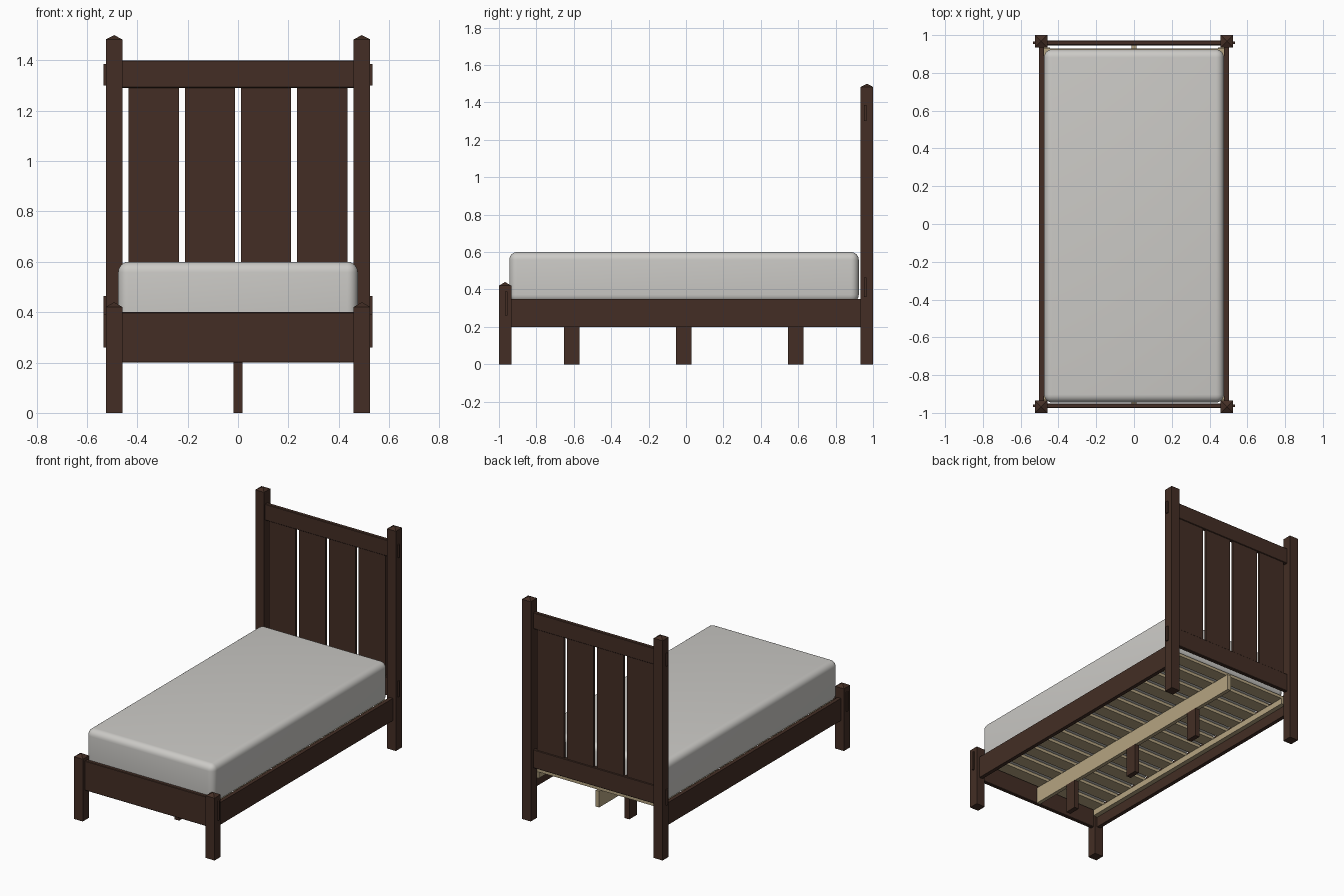
import bpy
import bmesh

cube = bpy.data.objects.get("Cube")
if cube:
    bpy.data.objects.remove(cube, do_unlink=True)


def material(name, rgb):
    mat = bpy.data.materials.new(name)
    mat.use_nodes = True
    color = (*rgb, 1)
    mat.diffuse_color = color
    shader = mat.node_tree.nodes["Principled BSDF"]
    shader.inputs["Base Color"].default_value = color
    shader.inputs["Roughness"].default_value = 0.7
    return mat


dark_wood = material("dark walnut", (0.056, 0.027, 0.018))
pale_wood = material("pale pine", (0.46, 0.37, 0.22))
fabric = material("off white fabric", (0.60, 0.59, 0.565))


def finish(name, bm, mat):
    bmesh.ops.recalc_face_normals(bm, faces=bm.faces)
    mesh = bpy.data.meshes.new(name)
    bm.to_mesh(mesh)
    bm.free()
    mesh.materials.append(mat)
    obj = bpy.data.objects.new(name, mesh)
    bpy.context.collection.objects.link(obj)
    return obj


def box(name, xs, ys, zs, mat, bevel=0, segments=1):
    """Box spanning the given ranges, with optional rounded edges."""
    bm = bmesh.new()
    bmesh.ops.create_cube(bm, size=1)
    for v in bm.verts:
        v.co = [r[0] if c < 0 else r[1] for c, r in zip(v.co, (xs, ys, zs))]
    if bevel:
        bmesh.ops.bevel(bm, geom=list(bm.edges), offset=bevel,
                        segments=segments, profile=0.5, affect="EDGES")
    return finish(name, bm, mat)


def around(center, width):
    return center - width / 2, center + width / 2


def post(name, x, y, shoulder, peak):
    """Square post with a shallow pyramid on top."""
    bm = bmesh.new()
    bmesh.ops.create_cube(bm, size=1)
    for v in bm.verts:
        v.co = (x + v.co.x * 0.066, y + v.co.y * 0.066,
                shoulder if v.co.z > 0 else 0)
    top = max(bm.faces, key=lambda f: f.calc_center_median().z)
    tip = bmesh.ops.poke(bm, faces=[top])["verts"][0]
    tip.co.z = peak
    return finish(name, bm, dark_wood)


# Posts and side rails, with the ledgers that carry the slats
for side, s in (("left", 1), ("right", -1)):
    post(f"{side}_head_post", s * 0.492, 0.967, 1.483, 1.5)
    post(f"{side}_foot_post", s * 0.492, -0.967, 0.42, 0.44)
    box(f"{side}_side_rail", around(s * 0.49, 0.026), (-0.936, 0.936),
        (0.2, 0.35), dark_wood)
    box(f"{side}_ledger", around(s * 0.461, 0.032), (-0.934, 0.934),
        (0.27, 0.31), pale_wood)


def cross_rail(name, y, zs, tenon_zs):
    """Rail between two posts, with tenons showing through them."""
    box(name, (-0.462, 0.462), around(y, 0.026), zs, dark_wood, 0.003)
    box(name + "_tenon", (-0.535, 0.535), around(y, 0.014), tenon_zs, dark_wood)


cross_rail("footboard_rail", -0.962, (0.2, 0.4), (0.26, 0.39))
cross_rail("headboard_top_rail", 0.959, (1.29, 1.4), (1.3, 1.385))
cross_rail("headboard_lower_rail", 0.959, (0.35, 0.475), (0.36, 0.465))

# Headboard panels
for i in range(4):
    box(f"headboard_panel_{i + 1}", around((i - 1.5) * 0.223, 0.199),
        around(0.959, 0.016), (0.465, 1.3), dark_wood)

# Centre beam on three legs
box("center_beam", around(0, 0.026), (-0.949, 0.945), (0.2, 0.31), pale_wood)
for i, y in enumerate((-0.61, -0.012, 0.588)):
    box(f"center_leg_{i + 1}", around(0, 0.034), around(y, 0.083),
        (0, 0.2), dark_wood)

# Slats
count = 14
for i in range(count):
    y = -0.885 + i * 1.77 / (count - 1)
    box(f"slat_{i + 1}", (-0.476, 0.476), around(y, 0.09), (0.31, 0.33), pale_wood)

# Mattress
mattress = box("mattress", (-0.476, 0.476), (-0.945, 0.924), (0.33, 0.6),
               fabric, 0.042, 6)
bpy.ops.object.select_all(action="DESELECT")
mattress.select_set(True)
bpy.context.view_layer.objects.active = mattress
bpy.ops.object.shade_smooth_by_angle()
